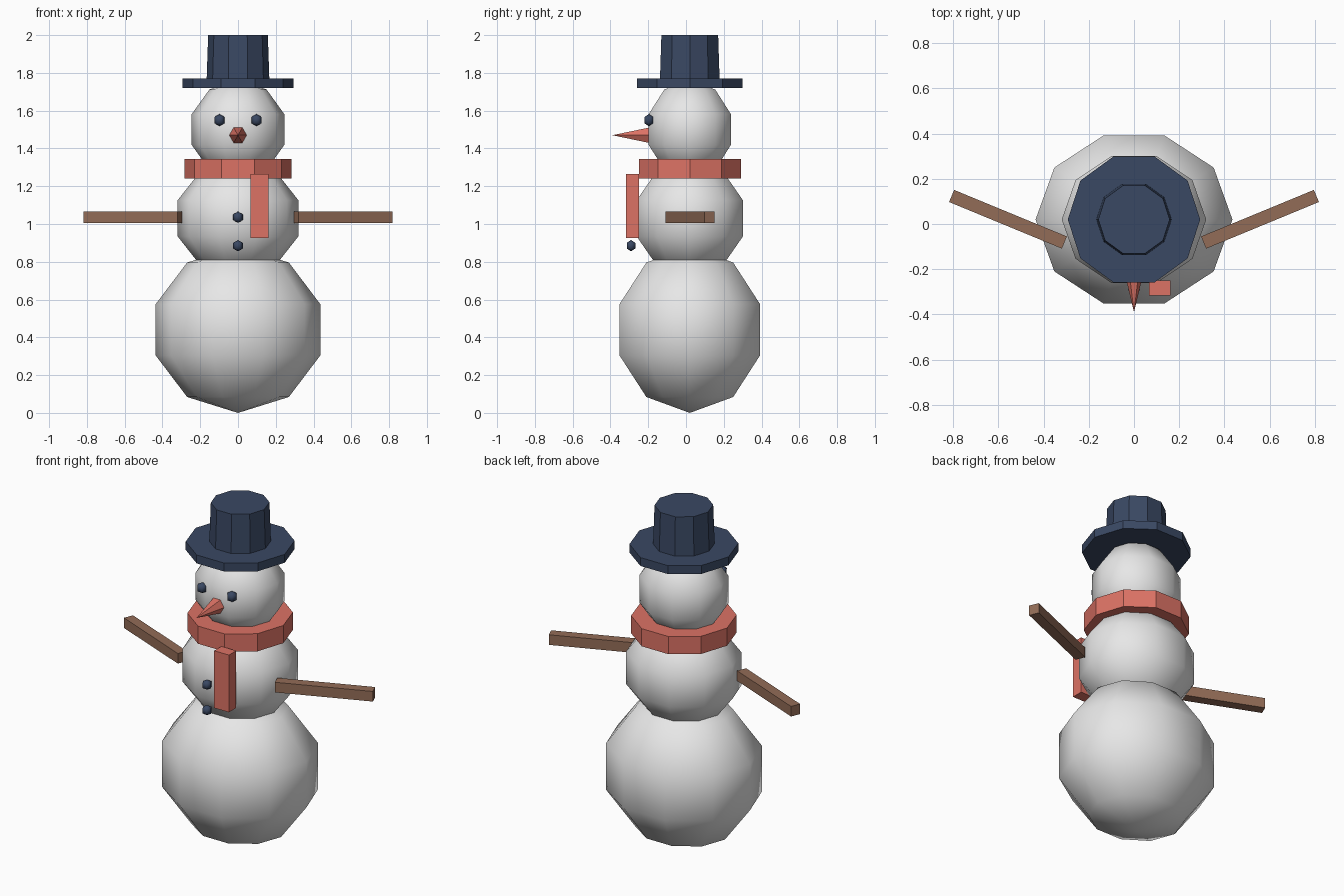
import bpy, bmesh
from math import sin, cos, pi, atan2, hypot
from mathutils import Matrix, Vector

cube = bpy.data.objects.get("Cube")
if cube:
    bpy.data.objects.remove(cube)

MID_Y = 0.02  # depth of the body axis


def material(name, rgb):
    m = bpy.data.materials.new(name)
    m.use_nodes = True
    m.diffuse_color = (*rgb, 1)
    bsdf = next(n for n in m.node_tree.nodes if n.type == 'BSDF_PRINCIPLED')
    bsdf.inputs["Base Color"].default_value = (*rgb, 1)
    return m


snow = material("snow_white", (0.86, 0.86, 0.86))
navy = material("dark_navy", (0.042, 0.065, 0.125))
red = material("warm_red", (0.72, 0.17, 0.13))
wood = material("wood_brown", (0.29, 0.15, 0.095))


def finish(name, bm, mat, smooth=False):
    bmesh.ops.recalc_face_normals(bm, faces=bm.faces)
    mesh = bpy.data.meshes.new(name)
    for f in bm.faces:
        f.smooth = smooth
    bm.to_mesh(mesh)
    bm.free()
    mesh.materials.append(mat)
    ob = bpy.data.objects.new(name, mesh)
    bpy.context.collection.objects.link(ob)
    return ob


def lathe(name, profile, sides, matrix, mat, smooth=False):
    """Spin (radius, height) points around z; zero radius makes a pole."""
    bm = bmesh.new()
    rings = []
    for r, z in profile:
        count = sides if r > 1e-5 else 1
        rings.append([bm.verts.new((r * cos(2 * pi * i / sides), r * sin(2 * pi * i / sides), z))
                      for i in range(count)])
    for a, b in zip(rings, rings[1:]):
        for i in range(sides):
            j = (i + 1) % sides
            quad = [a[i % len(a)], a[j % len(a)], b[j % len(b)], b[i % len(b)]]
            bm.faces.new(list(dict.fromkeys(quad)))
    for ring in (rings[0], rings[-1]):
        if len(ring) > 1:
            bm.faces.new(ring)
    bmesh.ops.transform(bm, matrix=matrix, verts=bm.verts)
    return finish(name, bm, mat, smooth)


def ball(name, center, radii, sides, rows, mat):
    profile = [(sin(pi * k / rows), -cos(pi * k / rows)) for k in range(rows + 1)]
    matrix = Matrix.Translation(center) @ Matrix.Diagonal((*radii, 1))
    return lathe(name, profile, sides, matrix, mat, True)


def box(name, center, size, mat, turn=0):
    bm = bmesh.new()
    bmesh.ops.create_cube(bm, size=1)
    matrix = (Matrix.Translation(center) @ Matrix.Rotation(turn, 4, 'Z')
              @ Matrix.Diagonal((*size, 1)))
    bmesh.ops.transform(bm, matrix=matrix, verts=bm.verts)
    return finish(name, bm, mat)


axis = Matrix.Translation((0, MID_Y, 0))

# Snowballs
ball("lower_body", (0, MID_Y, 0.44), (0.458, 0.411, 0.44), 10, 5, snow)
ball("upper_body", (0, MID_Y, 1.03), (0.336, 0.311, 0.31), 10, 5, snow)
ball("head", (0, MID_Y, 1.5), (0.258, 0.241, 0.262), 10, 5, snow)

# Hat
lathe("hat_brim", [(0.293, 1.72), (0.293, 1.77)], 10, axis, navy)
lathe("hat_crown", [(0.166, 1.765), (0.158, 2.0)], 10, axis, navy)

# Scarf with hanging end
lathe("scarf_band", [(0.284, 1.24), (0.284, 1.345)], 10, axis, red)
box("scarf_end", (0.114, -0.283, 1.095), (0.097, 0.068, 0.34), red)

# Nose pointing forward
to_front = Matrix.Translation((0, -0.19, 1.47)) @ Matrix.Rotation(pi / 2, 4, 'X')
lathe("nose", [(0.048, 0), (0, 0.2)], 6, to_front, red)

# Eyes and arms, one of each per side
inner, outer = Vector((0.308, -0.082)), Vector((0.807, 0.124))
span, mid = outer - inner, (inner + outer) / 2
for side, s in (("left", 1), ("right", -1)):
    ball(f"{side}_eye", (s * 0.098, -0.197, 1.55), (0.032,) * 3, 6, 3, navy)
    box(f"{side}_arm", (s * mid.x, mid.y, 1.036), (span.length, 0.058, 0.06), wood,
        s * atan2(span.y, span.x))

# Buttons
for name, z in (("upper_button", 1.036), ("lower_button", 0.885)):
    ball(name, (0, -0.291, z), (0.03,) * 3, 6, 3, navy)
